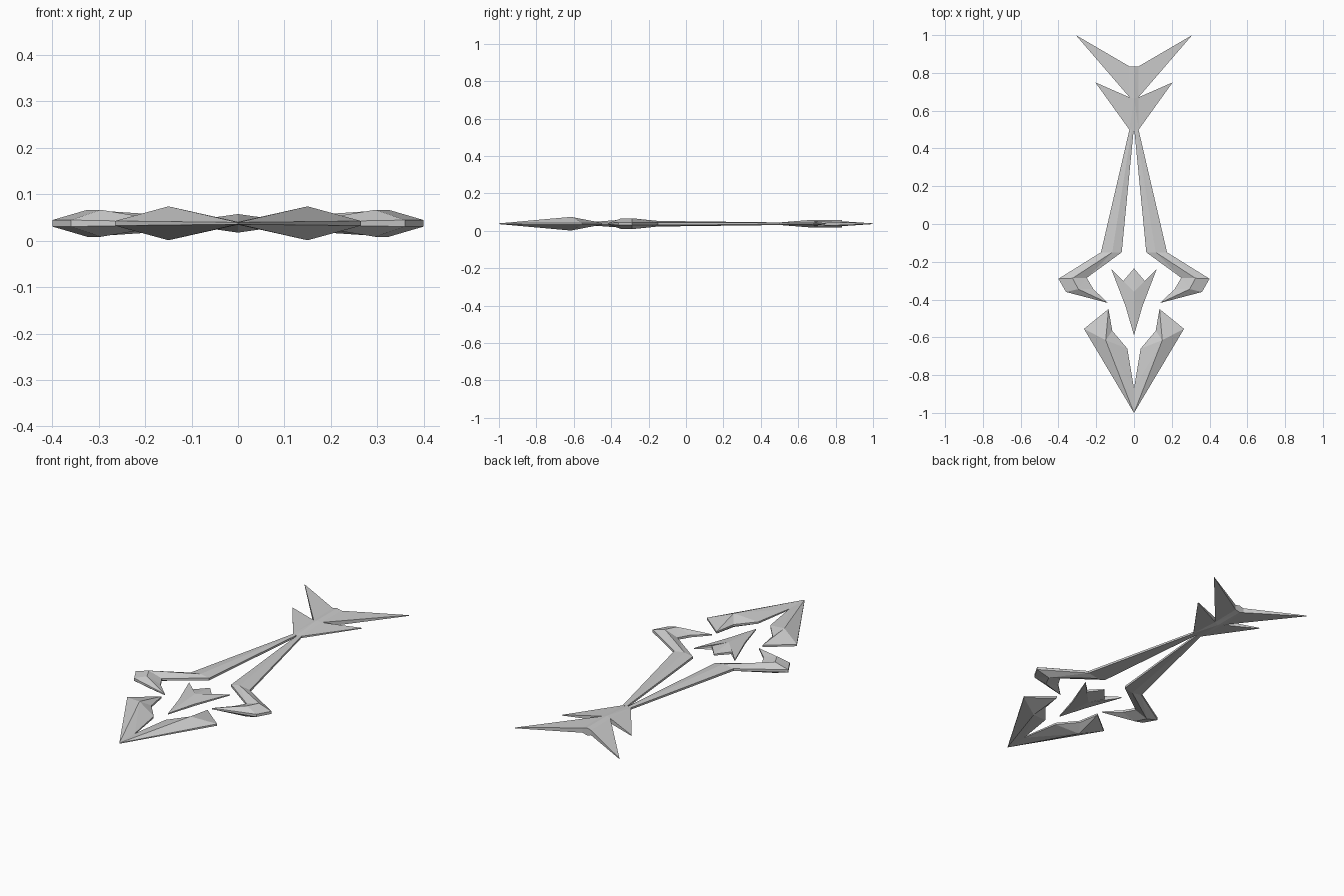
import bpy, bmesh

MID = 0.0375  # height of the flat mid plane

cube = bpy.data.objects.get("Cube")
if cube:
    bpy.data.objects.remove(cube, do_unlink=True)

metal = bpy.data.materials.new("pale_grey_metal")
metal.use_nodes = True
COLOUR = (0.6, 0.6, 0.6, 1.0)
metal.diffuse_color = COLOUR
metal.node_tree.nodes["Principled BSDF"].inputs["Base Color"].default_value = COLOUR


def blade(name, points, faces):
    """Faceted blade: points are (x, y, half thickness); mirrored in x and z."""
    bm = bmesh.new()
    for side in (1, -1):
        vs = [bm.verts.new((side * x, y, h)) for x, y, h in points]
        for f in faces:
            bm.faces.new([vs[i] for i in f])
    bmesh.ops.remove_doubles(bm, verts=bm.verts, dist=0.0005)
    bmesh.ops.triangulate(bm, faces=bm.faces[:])
    rim = [e for e in bm.edges if e.is_boundary]
    top_verts, top_faces = bm.verts[:], bm.faces[:]
    under = {v: bm.verts.new((v.co.x, v.co.y, -v.co.z)) for v in top_verts}
    for f in top_faces:
        bm.faces.new([under[v] for v in reversed(f.verts)])
    for e in rim:
        a, b = e.verts
        bm.faces.new((a, b, under[b], under[a]))
    bmesh.ops.recalc_face_normals(bm, faces=bm.faces[:])
    bmesh.ops.translate(bm, verts=bm.verts[:], vec=(0, 0, MID))
    mesh = bpy.data.meshes.new(name)
    bm.to_mesh(mesh)
    bm.free()
    mesh.materials.append(metal)
    obj = bpy.data.objects.new(name, mesh)
    bpy.context.scene.collection.objects.link(obj)
    return obj


def fan(n):
    """Triangles from point 0 around the closed outline 1..n."""
    return [(0, i, i % n + 1) for i in range(1, n + 1)]


# Split spearhead: each half rises to one peak
blade("spearhead", [
    (0.15, -0.615, 0.0365),
    (0, -1, 0.002), (0.265, -0.555, 0.005), (0.135, -0.45, 0.005),
    (0.115, -0.565, 0.005), (0.035, -0.66, 0.005), (0, -0.87, 0.003),
], fan(6))

# Floating dart in the middle
blade("centre_dart", [
    (0, -0.36, 0.02),
    (0, -0.59, 0.003), (0.045, -0.435, 0.005), (0.12, -0.24, 0.003),
    (0.06, -0.305, 0.006), (0, -0.235, 0.004),
], fan(5)[:-1])

# Long shafts ending in hooked guards: outer edge, ridge and inner edge
outer = [(0.024, 0.5, 0.005), (0.175, -0.15, 0.006), (0.4, -0.29, 0.007),
         (0.36, -0.36, 0.007)]
ridge = [(0.012, 0.5, 0.007), (0.115, -0.15, 0.015), (0.325, -0.287, 0.029),
         (0.295, -0.345, 0.029)]
inner = [(0.002, 0.495, 0.005), (0.065, -0.15, 0.006), (0.25, -0.285, 0.006),
         (0.215, -0.345, 0.006)]
tip = (0.138, -0.418, 0.003)
n = len(ridge)
arm_faces = []
for i in range(n - 1):
    arm_faces += [(i, i + 1, n + i + 1, n + i),
                  (n + i, n + i + 1, 2 * n + i + 1, 2 * n + i)]
arm_faces += [(n - 1, 3 * n, 2 * n - 1), (2 * n - 1, 3 * n, 3 * n - 1)]
blade("shafts_and_guards", outer + ridge + inner + [tip], arm_faces)

# Tail: central spine with two pairs of swept fins
blade("tail_fins", [
    (0, 0.49, 0.006), (0, 0.665, 0.02), (0, 0.835, 0.02),
    (0.025, 0.5, 0.005), (0.023, 0.67, 0.013), (0.025, 0.835, 0.013),
    (0.205, 0.75, 0.002), (0.308, 1, 0.002),
], [(0, 3, 4, 1), (1, 4, 5, 2), (3, 6, 4), (4, 7, 5)])
